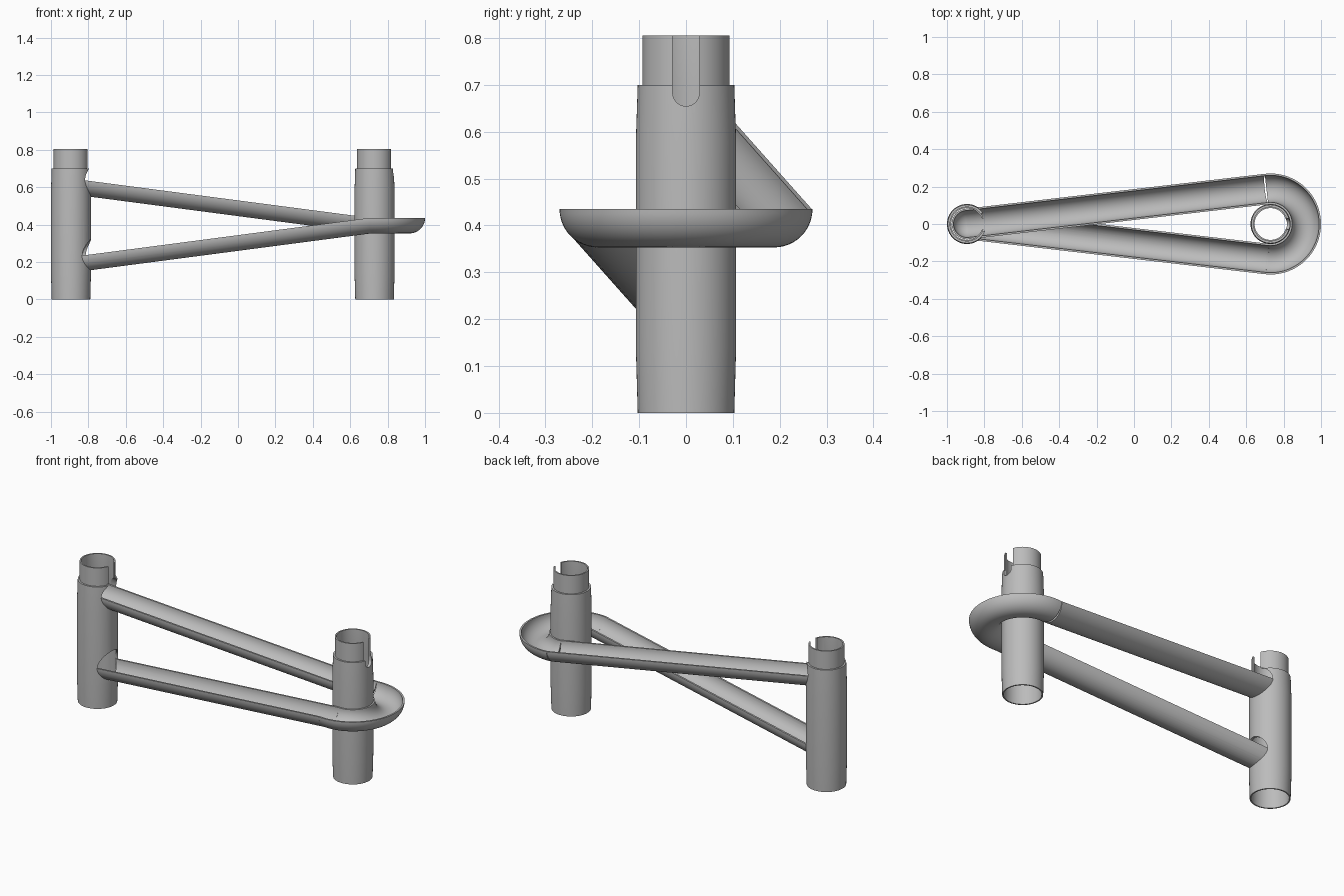
import bpy, bmesh
from math import sin, cos, pi, asin, sqrt
from mathutils import Vector, Matrix

if "Cube" in bpy.data.objects:
    bpy.data.objects.remove(bpy.data.objects["Cube"])

GREY = bpy.data.materials.new("plain grey")
GREY.use_nodes = True
GREY.diffuse_color = (0.5, 0.5, 0.5, 1)
GREY.node_tree.nodes["Principled BSDF"].inputs["Base Color"].default_value = (0.5, 0.5, 0.5, 1)

LEFT_X, RIGHT_X = -0.893, 0.73      # tube axes
BEND, R, WALL = 0.188, 0.082, 0.01  # bend radius, trough radius, trough wall
RIM, DROP = 0.435, 0.21             # bend rim height, fall along each straight
UP = Vector((0, 0, 1))


def finish(name, bm):
    bmesh.ops.remove_doubles(bm, verts=bm.verts, dist=1e-5)
    bmesh.ops.recalc_face_normals(bm, faces=bm.faces)
    mesh = bpy.data.meshes.new(name)
    bm.to_mesh(mesh)
    bm.free()
    mesh.materials.append(GREY)
    ob = bpy.data.objects.new(name, mesh)
    bpy.context.collection.objects.link(ob)
    return ob


def smooth(ob):
    bpy.ops.object.select_all(action='DESELECT')
    ob.select_set(True)
    bpy.context.view_layer.objects.active = ob
    bpy.ops.object.shade_smooth_by_angle(angle=0.6)


def loft(name, rings, closed=False):
    """Skin a row of equal closed rings, capping the ends unless closed."""
    bm = bmesh.new()
    rows = [[bm.verts.new(p) for p in ring] for ring in rings]
    n = len(rows[0])
    pairs = list(zip(rows, rows[1:])) + ([(rows[-1], rows[0])] if closed else [])
    for a, b in pairs:
        for i in range(n):
            j = (i + 1) % n
            bm.faces.new((a[i], a[j], b[j], b[i]))
    if not closed:
        bm.faces.new(rows[0])
        bm.faces.new(rows[-1])
    return finish(name, bm)


def rod(name, start, end, radius):
    """Solid cylinder between two points, used as a cutter."""
    axis = end - start
    bm = bmesh.new()
    bmesh.ops.create_cone(
        bm, cap_ends=True, segments=48, radius1=radius, radius2=radius, depth=axis.length,
        matrix=Matrix.Translation((start + end) / 2) @ axis.to_track_quat('Z', 'Y').to_matrix().to_4x4())
    ob = finish(name, bm)
    ob.hide_render = True
    return ob


def cut(ob, cutter):
    mod = ob.modifiers.new("cut", 'BOOLEAN')
    mod.operation, mod.solver, mod.object = 'DIFFERENCE', 'EXACT', cutter
    bpy.context.view_layer.objects.active = ob
    bpy.ops.object.modifier_apply(modifier=mod.name)
    bpy.data.objects.remove(cutter)


def tube(name, x):
    """Hollow post with a narrow collar and a keyhole slot facing +x."""
    profile = [(0.103, 0), (0.107, 0.14), (0.107, 0.58), (0.103, 0.70), (0.093, 0.70),
               (0.093, 0.805), (0.085, 0.805), (0.085, 0.68), (0.096, 0.60), (0.096, 0)]
    n = 64
    ob = loft(name, [[(x + r * cos(2 * pi * k / n), r * sin(2 * pi * k / n), z)
                      for r, z in profile] for k in range(n)], closed=True)
    # slot: round bottom with straight sides
    half, low = 0.0285, 0.683
    outline = [(half * cos(a), low + half * sin(a)) for a in (pi + pi * i / 16 for i in range(17))]
    outline += [(half, 0.9), (-half, 0.9)]
    slot = loft("slot_cutter", [[(x + d, y, z) for y, z in outline] for d in (0.04, 0.2)])
    cut(ob, slot)
    return ob


def trough_section(point, tangent):
    """Half-round gutter section, upright, across the path."""
    side = tangent.cross(UP).normalized()
    down = side.cross(tangent).normalized()
    if down.z > 0:
        down = -down
    arc = [pi * i / 24 for i in range(25)]
    outer = [point + R * (cos(a) * side + sin(a) * down) for a in arc]
    inner = [point + (R - WALL) * (cos(a) * side + sin(a) * down) for a in reversed(arc)]
    return outer + inner


# Straights run tangent to the bend and meet on the left tube's axis
theta = asin(BEND / (RIGHT_X - LEFT_X))
touch = Vector((RIGHT_X - BEND * sin(theta), BEND * cos(theta), RIM))
upper_start = Vector((LEFT_X, 0, RIM + DROP))
upper_end = touch
lower_start = Vector((touch.x, -touch.y, RIM))
lower_end = Vector((LEFT_X, 0, RIM - DROP))


def straight(name, a, b):
    t = (b - a).normalized()
    return loft(name, [trough_section(a, t), trough_section(b, t)])


upper_trough = straight("upper_trough", upper_start, upper_end)
lower_trough = straight("lower_trough", lower_start, lower_end)

# Level bend around the right tube
sections = []
span = pi + 2 * theta
for i in range(49):
    a = pi / 2 + theta - span * i / 48
    sections.append(trough_section(Vector((RIGHT_X + BEND * cos(a), BEND * sin(a), RIM)),
                                   Vector((sin(a), -cos(a), 0))))
bend_trough = loft("bend_trough", sections)

# Quarter-sphere cup that starts the upper trough inside the left tube
arc = [pi / 2 * i / 12 for i in range(13)]
cup_profile = [(R * cos(a), -R * sin(a)) for a in arc]
cup_profile += [((R - WALL) * cos(a), -(R - WALL) * sin(a)) for a in reversed(arc)]
bm = bmesh.new()
heading = theta + pi / 2
ring = [bm.verts.new(upper_start + Vector((r * cos(heading), r * sin(heading), z)))
        for r, z in cup_profile]
edges = [bm.edges.new((ring[i], ring[(i + 1) % len(ring)])) for i in range(len(ring))]
bmesh.ops.spin(bm, geom=ring + edges, cent=upper_start, axis=UP, angle=pi, steps=24)
start_cup = finish("start_cup", bm)

# Tubes, with ball openings through the left one
right_tube = tube("right_tube", RIGHT_X)
left_tube = tube("left_tube", LEFT_X)
for top, far in ((upper_start, upper_end), (lower_end, lower_start)):
    way = (far - top).normalized()
    cut(left_tube, rod("opening_cutter", top, top + way * 0.3, R - 0.001))

# The lower trough stops at the tube's inner wall
cut(lower_trough, rod("bore_cutter", Vector((LEFT_X, 0, -0.1)), Vector((LEFT_X, 0, 0.6)), 0.0965))

for ob in (upper_trough, lower_trough, bend_trough, start_cup, right_tube, left_tube):
    smooth(ob)
